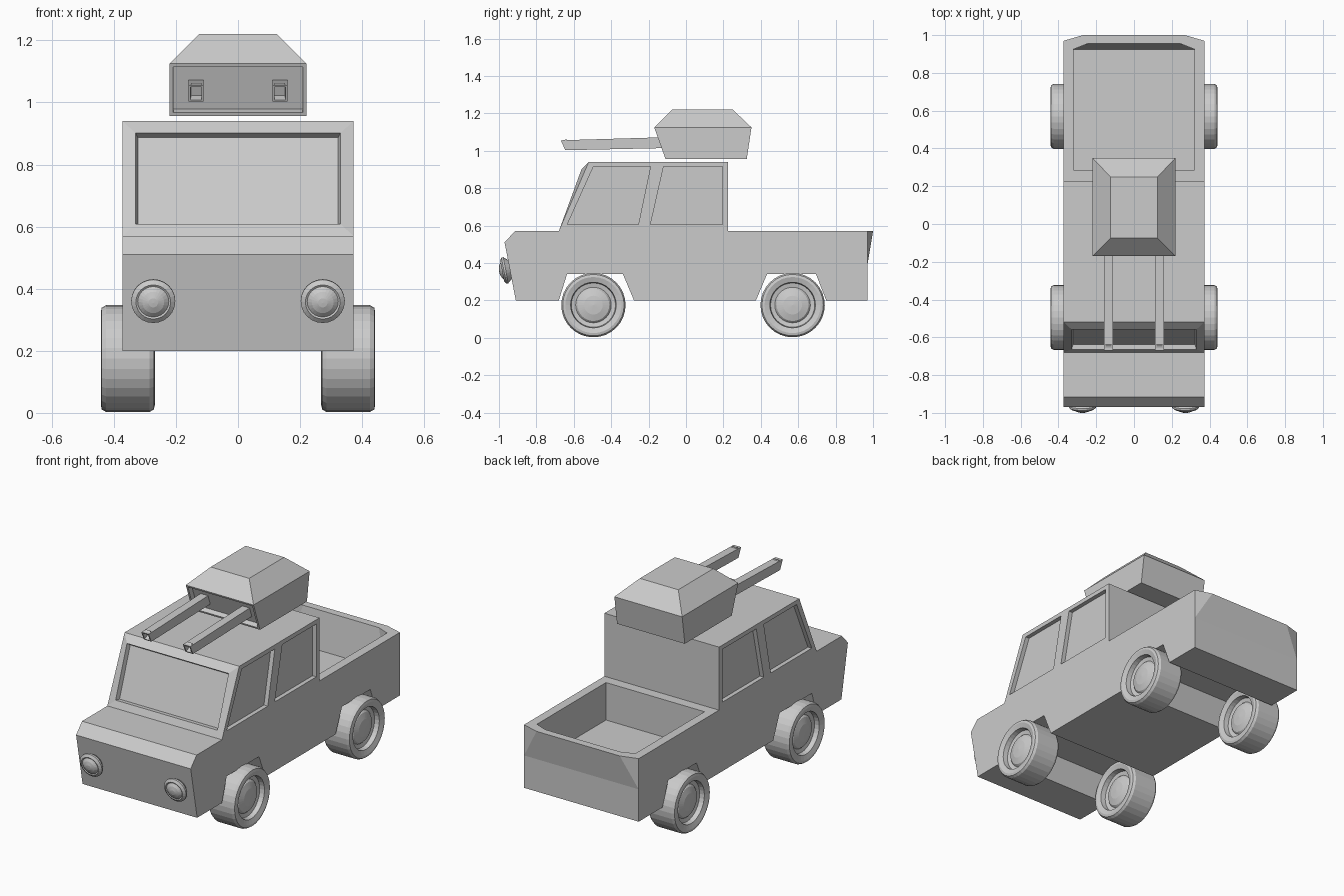
import bpy, bmesh, math
from mathutils import Vector, Matrix

cube = bpy.data.objects.get("Cube")
if cube:
    bpy.data.objects.remove(cube, do_unlink=True)

grey = bpy.data.materials.new("light grey")
grey.use_nodes = True
GREY = (0.6, 0.6, 0.6, 1)
grey.diffuse_color = GREY
grey.node_tree.nodes["Principled BSDF"].inputs["Base Color"].default_value = GREY


def finish(bm, name):
    bmesh.ops.recalc_face_normals(bm, faces=bm.faces)
    mesh = bpy.data.meshes.new(name)
    bm.to_mesh(mesh)
    bm.free()
    mesh.materials.append(grey)
    obj = bpy.data.objects.new(name, mesh)
    bpy.context.collection.objects.link(obj)
    return obj


def prism(profile, x0, x1):
    """Side profile of (y, z) points extruded across x."""
    bm = bmesh.new()
    a = [bm.verts.new((x0, y, z)) for y, z in profile]
    b = [bm.verts.new((x1, y, z)) for y, z in profile]
    bm.faces.new(a)
    bm.faces.new(b[::-1])
    for i in range(len(a)):
        j = (i + 1) % len(a)
        bm.faces.new((a[i], b[i], b[j], a[j]))
    bmesh.ops.recalc_face_normals(bm, faces=bm.faces)
    bm.normal_update()
    return bm


def hull(points, name):
    bm = bmesh.new()
    for p in points:
        bm.verts.new(p)
    bmesh.ops.convex_hull(bm, input=bm.verts)
    return finish(bm, name)


def lathe(profile, name, place, segments=32):
    """Spin (radius, x) points about the x axis, then place the result."""
    bm = bmesh.new()
    rings = []
    for r, x in profile:
        if r == 0:
            rings.append([bm.verts.new((x, 0, 0))] * segments)
        else:
            angles = [math.tau * i / segments for i in range(segments)]
            rings.append([bm.verts.new((x, r * math.cos(t), r * math.sin(t))) for t in angles])
    for p, q in zip(rings, rings[1:]):
        for i in range(segments):
            j = (i + 1) % segments
            bm.faces.new(dict.fromkeys((p[i], p[j], q[j], q[i])))
    bm.transform(place)
    return finish(bm, name)


def cut(target, cutter):
    cutter.hide_render = True
    mod = target.modifiers.new("cut", "BOOLEAN")
    mod.operation, mod.solver, mod.object = "DIFFERENCE", "EXACT", cutter
    bpy.context.view_layer.objects.active = target
    bpy.ops.object.modifier_apply(modifier=mod.name)
    bpy.data.objects.remove(cutter, do_unlink=True)


# Body and cab: one side profile including the wheel arches
W = 0.372
bm = prism([(-0.91, 0.2), (-0.97, 0.51), (-0.915, 0.57), (-0.68, 0.57), (-0.52, 0.94),
            (0.225, 0.94), (0.225, 0.57), (0.97, 0.57), (0.97, 0.2),
            (0.75, 0.2), (0.695, 0.34), (0.433, 0.34), (0.374, 0.2),
            (-0.278, 0.2), (-0.337, 0.34), (-0.636, 0.34), (-0.68, 0.2)], -W, W)

# Windscreen: frame leaning out at the top, then a recessed pane
screen = next(f for f in bm.faces
              if f.normal.y < -0.5 and 0.7 < f.calc_center_median().z < 0.8)
bmesh.ops.inset_region(bm, faces=[screen], thickness=0.042, use_even_offset=True)
for v in screen.verts:
    if v.co.z > 0.75:
        v.co.y -= 0.022
screen.normal_update()
bmesh.ops.inset_region(bm, faces=[screen], thickness=0.01, depth=-0.025)
body = finish(bm, "body")

# Side windows
windows = [[(-0.635, 0.605), (-0.495, 0.915), (-0.19, 0.915), (-0.255, 0.605)],
           [(-0.19, 0.605), (-0.12, 0.915), (0.195, 0.915), (0.195, 0.605)]]
for side in (-1, 1):
    for outline in windows:
        cut(body, finish(prism(outline, side * (W - 0.025), side * 0.5), "window_cutter"))

# Cargo bed with a sloping tail wall
bed = [(s * 0.32, y, z) for s in (-1, 1) for y in (0.285, 0.925) for z in (0.35, 0.57)]
bed += [(s * 0.245, 0.955, 0.57) for s in (-1, 1)]
bed += [(x, y, 0.7) for x, y, z in bed if z > 0.5]
cut(body, hull(bed, "bed_cutter"))

# Tailgate bulge
hull([(s * x, y, z) for s in (-1, 1) for x, y, z in
      ((W, 0.97, 0.57), (0.27, 1, 0.57), (0.27, 0.97, 0.39), (W, 0.97, 0.39))], "tailgate")

# Wheels, alike on both faces
half = [(0, 0.07), (0.05, 0.066), (0.085, 0.056), (0.095, 0.045), (0.118, 0.05),
        (0.122, 0.078), (0.15, 0.087), (0.164, 0.084), (0.172, 0.07)]
tyre = half + [(r, -x) for r, x in reversed(half)]
for side, name in ((-1, "right"), (1, "left")):
    for y, end in ((-0.495, "front"), (0.57, "rear")):
        lathe(tyre, f"{end}_{name}_wheel", Matrix.Translation((side * 0.355, y, 0.175)))

# Headlights, tilted with the nose
lamp = [(0, -0.01), (0.045, -0.01), (0.071, 0.02), (0.071, 0.03), (0.056, 0.04),
        (0.05, 0.037), (0.035, 0.048), (0.015, 0.055), (0, 0.056)]
tilt = Matrix.Rotation(-math.pi / 2, 4, "Z") @ Matrix.Rotation(math.radians(11), 4, "Y")
for side, name in ((-1, "right"), (1, "left")):
    lathe(lamp, f"{name}_headlight", Matrix.Translation((side * 0.273, -0.944, 0.365)) @ tilt, 24)

# Turret with a recessed front
bm = bmesh.new()
levels = [(0.22, -0.11, 0.325, 0.957), (0.22, -0.17, 0.35, 1.125), (0.125, -0.075, 0.25, 1.22)]
rings = [[bm.verts.new(p) for p in ((-w, a, z), (w, a, z), (w, b, z), (-w, b, z))]
         for w, a, b, z in levels]
bm.faces.new(rings[0][::-1])
bm.faces.new(rings[2])
for lo, hi in zip(rings, rings[1:]):
    for i in range(4):
        j = (i + 1) % 4
        bm.faces.new((lo[i], lo[j], hi[j], hi[i]))
bm.normal_update()
front = next(f for f in bm.faces if f.normal.y < -0.5 and f.calc_center_median().z < 1.1)
bmesh.ops.inset_region(bm, faces=[front], thickness=0.016)
bmesh.ops.inset_region(bm, faces=[front], thickness=0.001, depth=-0.03)
finish(bm, "turret")

# Twin guns with hollow square muzzles
for side, name in ((-1, "right"), (1, "left")):
    bm = prism([(-0.645, 1.003), (-0.67, 1.056), (-0.09, 1.073), (-0.09, 1.015)],
               side * 0.135 - 0.024, side * 0.135 + 0.024)
    muzzle = min(bm.faces, key=lambda f: f.calc_center_median().y)
    bmesh.ops.inset_region(bm, faces=[muzzle], thickness=0.009)
    bmesh.ops.inset_region(bm, faces=[muzzle], thickness=0.001, depth=-0.03)
    finish(bm, f"{name}_gun")
